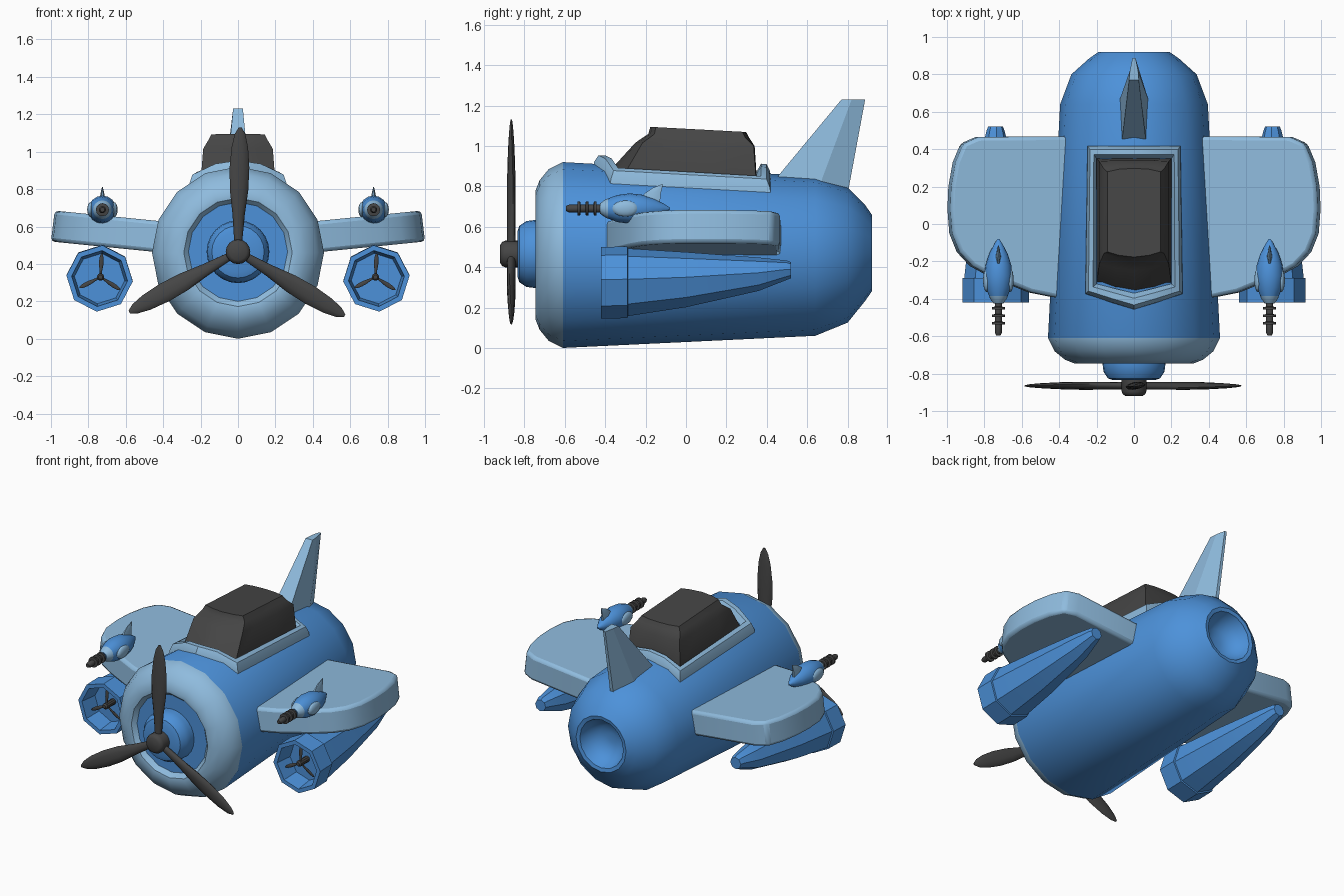
import bpy, bmesh, math
from mathutils import Vector, Matrix

if "Cube" in bpy.data.objects:
    bpy.data.objects.remove(bpy.data.objects["Cube"])

def material(name, rgb):
    m = bpy.data.materials.new(name)
    m.diffuse_color = (*rgb, 1)
    m.use_nodes = True
    m.node_tree.nodes["Principled BSDF"].inputs["Base Color"].default_value = m.diffuse_color
    return m

BLUE = material("sky blue", (0.073, 0.285, 0.70))
LIGHT = material("pale blue", (0.275, 0.50, 0.73))
DARK = material("charcoal", (0.06, 0.06, 0.06))

def finish(name, bm, mats, angle=35, bevel=0):
    bmesh.ops.recalc_face_normals(bm, faces=bm.faces)
    me = bpy.data.meshes.new(name)
    bm.to_mesh(me)
    bm.free()
    for m in mats:
        me.materials.append(m)
    ob = bpy.data.objects.new(name, me)
    bpy.context.collection.objects.link(ob)
    if bevel:
        mod = ob.modifiers.new("soft edge", 'BEVEL')
        mod.width, mod.segments = bevel, 2
        mod.limit_method, mod.angle_limit = 'ANGLE', math.radians(40)
    bpy.ops.object.select_all(action='DESELECT')
    ob.select_set(True)
    bpy.context.view_layer.objects.active = ob
    if angle:
        bpy.ops.object.shade_smooth_by_angle(angle=math.radians(angle))
    return ob

def loft(bm, rings, seg_mat=None, closed=False):
    """Skin rings of points; cap the ends, or join last ring to first."""
    vr = [[bm.verts.new(p) for p in r] for r in rings]
    n, k = len(vr[0]), len(vr)
    for i in range(k if closed else k - 1):
        a, b = vr[i], vr[(i + 1) % k]
        for j in range(n):
            f = bm.faces.new((a[j], a[(j + 1) % n], b[(j + 1) % n], b[j]))
            f.material_index = seg_mat(i) if seg_mat else 0
    if not closed:
        bm.faces.new(vr[0])
        bm.faces.new(vr[-1])

def lathe(name, profile, n, mats, x=0.0, z=0.0, phase=90, seg_mat=None, angle=35):
    """Round part along y; profile rows are (y, radius, height offset)."""
    rings = []
    for y, r, *dz in profile:
        c = z + (dz[0] if dz else 0)
        rings.append([(x + r * math.cos(a), y, c + r * math.sin(a)) for a in
                      (math.radians(phase) + 2 * math.pi * j / n for j in range(n))])
    bm = bmesh.new()
    loft(bm, rings, seg_mat)
    return finish(name, bm, mats, angle)

def propeller(name, centre, s, fat, turn):
    bm = bmesh.new()
    rows = [(.05, .022, .02), (.2, .034, .02), (.33, .05, .02), (.45, .053, .018),
            (.56, .044, .014), (.63, .028, .009), (.665, .008, .004)]
    for k in range(3):
        m = Matrix.Translation(centre) @ Matrix.Rotation(math.radians(turn + 120 * k), 4, 'Y')
        rings = []
        for r, w, t in rows:
            tw = 0.35 * (1 - r / .665)
            ring = []
            for j in range(10):
                a = 2 * math.pi * j / 10
                u, v = w * fat * math.cos(a), t * fat * math.sin(a)
                p = Vector((u * math.cos(tw) - v * math.sin(tw),
                            u * math.sin(tw) + v * math.cos(tw), r))
                ring.append(m @ (p * s))
            rings.append(ring)
        loft(bm, rings)
    return finish(name, bm, [DARK], 50)

# fuselage with pale cowling and hollow tail
lathe("fuselage", [(-.715, .15, .465), (-.715, .265, .465), (-.742, .29, .462), (-.745, .32, .46),
                   (-.725, .37, .46), (-.68, .425, .46), (-.61, .46, .46), (.64, .395, .455),
                   (.80, .335, .46), (.885, .24, .47), (.92, .19, .47), (.915, .165, .47),
                   (.86, .145, .47), (.81, .09, .47), (.80, .03, .47)],
      16, [BLUE, LIGHT], seg_mat=lambda i: 1 if 1 <= i <= 5 else 0)

# nose and main propeller
lathe("nose_cone", [(-.835, .11), (-.825, .14), (-.79, .163), (-.75, .168), (-.70, .168)],
      24, [BLUE], z=.465)
lathe("propeller_hub", [(-.92, .045), (-.91, .06), (-.895, .066), (-.82, .066)], 16, [DARK], z=.465)
propeller("main_propeller", (0, -.865, .465), 1, 1, 1)

def skin(x, y):
    r = .46 - (y + .61) * .052
    return .458 + math.sqrt(r * r - x * x)

def both_sides(half):
    return half + [(-x, y) for x, y in reversed(half[1:-1])]

# cockpit rim following the fuselage
outer = both_sides([(0, -.46), (.13, -.42), (.262, -.375), (.258, -.1), (.254, .15),
                    (.25, .42), (.12, .42), (0, .42)])
inner = both_sides([(0, -.37), (.1, -.345), (.2, -.32), (.2, -.1), (.2, .13),
                    (.2, .35), (.1, .35), (0, .35)])
rings = []
for t, off in ((0, -.035), (.05, .01), (.3, .045), (.7, .045), (1, .005), (1, -.06)):
    ring = []
    for (ax, ay), (bx, by) in zip(outer, inner):
        x, y = ax + (bx - ax) * t, ay + (by - ay) * t
        ring.append((x, y, skin(x, y) + off))
    rings.append(ring)
bm = bmesh.new()
loft(bm, rings, closed=True)
finish("cockpit_rim", bm, [LIGHT], 30)

# canopy
mid = both_sides([(0, -.25), (.1, -.235), (.186, -.215), (.186, -.08), (.186, .14),
                  (.186, .335), (.1, .34), (0, .34)])
top = both_sides([(0, -.19), (.08, -.18), (.142, -.16), (.142, -.08), (.142, .14),
                  (.142, .30), (.08, .315), (0, .32)])
rings = [[(x, y, skin(x, y) - .02) for x, y in inner],
         [(x, y, 1.015 - .03 * (y + .2)) for x, y in mid],
         [(x * 1.13, y * .98, 1.06 - .04 * (y + .2)) for x, y in top],
         [(x, y * .93, 1.095 - .05 * (y + .2)) for x, y in top]]
bm = bmesh.new()
loft(bm, rings)
finish("canopy", bm, [DARK], 40)

# tail fin
base = [(.066, .43, .82), (.078, .66, .80), (.012, .80, .76),
        (-.012, .80, .76), (-.078, .66, .80), (-.066, .43, .82)]
tip = [(.026, .77, 1.23), (.022, .82, 1.23), (.008, .887, 1.23),
       (-.008, .887, 1.23), (-.022, .82, 1.23), (-.026, .77, 1.23)]
bm = bmesh.new()
loft(bm, [base, tip])
finish("tail_fin", bm, [LIGHT], 0)

wing_outline = [(.3, .47), (.85, .465), (.93, .43), (.972, .33), (.995, .2), (1.0, .08),
                (.99, -.05), (.95, -.15), (.88, -.225), (.78, -.28), (.57, -.365), (.3, -.42)]
for s, side in ((1, "right"), (-1, "left")):
    # wing with slight upward slope
    bm = bmesh.new()
    low = [(s * x, y, .462 + .1 * (x - .42)) for x, y in wing_outline]
    high = [(s * (x - .02), y, .627 + .1 * (x - .42)) for x, y in wing_outline]
    loft(bm, [low, high])
    finish(side + "_wing", bm, [LIGHT], 35, bevel=.02)

    # eight-sided engine pod, hollow at the front
    lathe(side + "_engine", [(-.30, .05, .322), (-.30, .135, .322), (-.42, .15, .322),
                             (-.42, .178, .322), (-.29, .178, .325), (-.288, .168, .325),
                             (.0, .137, .338), (.36, .083, .365), (.50, .048, .385), (.52, .04, .385)],
          8, [BLUE], x=s * .74, phase=90 + 5 * s, angle=20)
    lathe(side + "_engine_hub", [(-.40, .012), (-.39, .02), (-.29, .02)], 10, [DARK], x=s * .735, z=.33)
    propeller(side + "_engine_propeller", (s * .735, -.375, .33), .19, 1.2, 3)

    # wing gun
    gx, gz = s * .725, .69
    lathe(side + "_gun_pod", [(-.425, .026), (-.40, .044), (-.385, .05), (-.34, .067), (-.28, .075),
                              (-.22, .069), (-.16, .05), (-.11, .024), (-.08, .005)],
          16, [BLUE, LIGHT], x=gx, z=gz, seg_mat=lambda i: 1 if i < 2 else 0)
    barrel = [(-.595, .012), (-.58, .019), (-.545, .019)]
    for y in (-.53, -.49, -.45):
        barrel += [(y - .008, .019), (y - .006, .035), (y + .006, .035), (y + .008, .019)]
    lathe(side + "_gun_barrel", barrel + [(-.40, .019)], 12, [DARK], x=gx, z=gz)
    bm = bmesh.new()
    for d in (1, -1):
        m = Matrix.Translation((gx + d * .062, -.30, gz)) @ Matrix.Diagonal((.02, .065, .04, 1))
        bmesh.ops.create_uvsphere(bm, u_segments=14, v_segments=8, radius=1, matrix=m)
    finish(side + "_gun_side_covers", bm, [LIGHT], 50)
    bm = bmesh.new()
    rings = []
    for y0, y1, z, w in ((-.24, -.13, .71, .016), (-.205, -.125, .765, .012),
                         (-.165, -.118, .792, .007), (-.122, -.114, .81, .002)):
        rings.append([(gx - w * .4, y0, z), (gx + w * .4, y0, z), (gx + w, (y0 + y1) / 2, z),
                      (gx + w * .4, y1, z), (gx - w * .4, y1, z), (gx - w, (y0 + y1) / 2, z)])
    loft(bm, rings)
    finish(side + "_gun_fin", bm, [LIGHT], 40)
